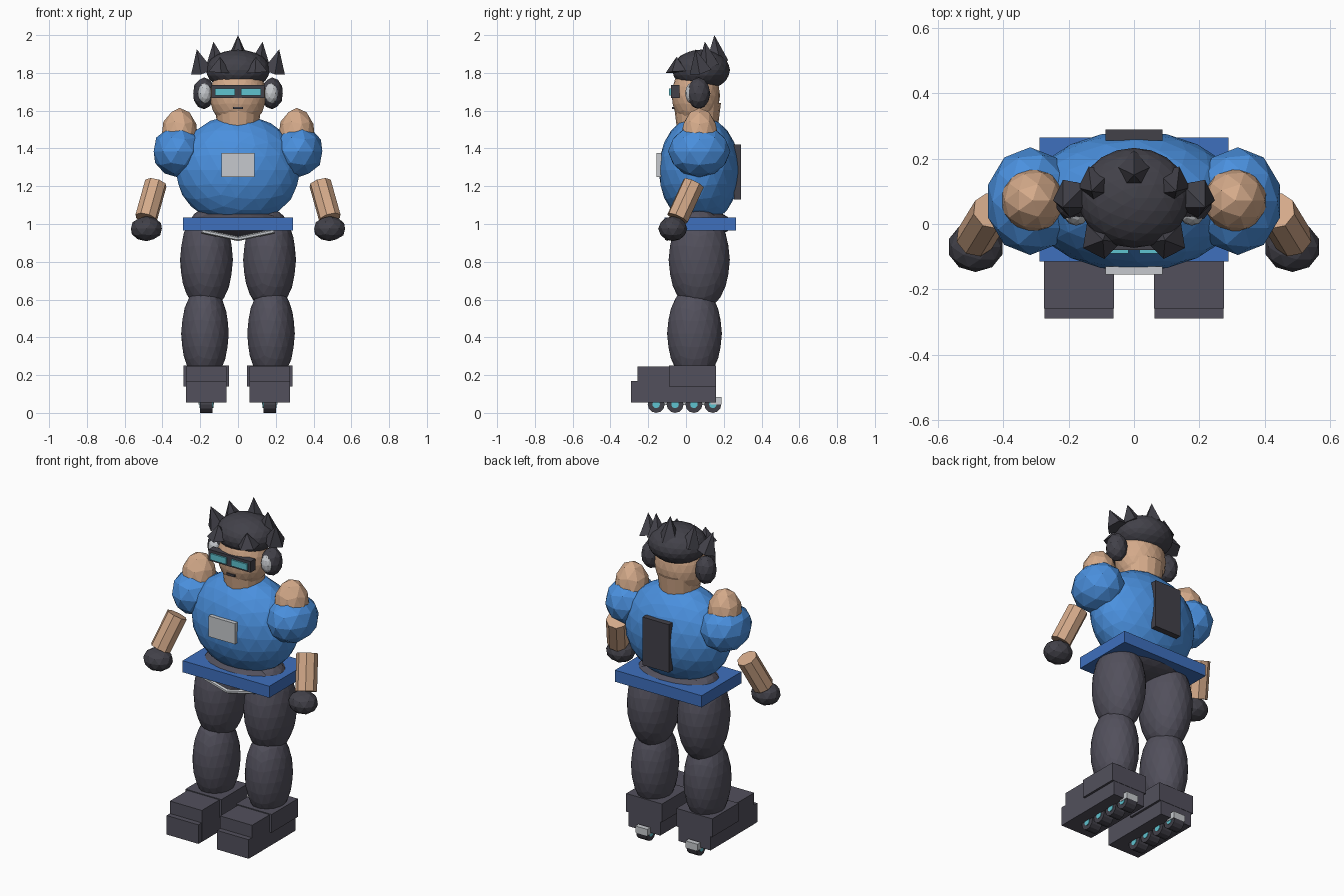
import bpy
from mathutils import Vector

if "Cube" in bpy.data.objects:
    bpy.data.objects.remove(bpy.data.objects["Cube"])


def material(name, *rgb):
    def linear(c):
        c /= 255
        return c / 12.92 if c < 0.04 else ((c + 0.055) / 1.055) ** 2.4
    mat = bpy.data.materials.new(name)
    color = [linear(c) for c in rgb] + [1]
    mat.diffuse_color = color
    mat.use_nodes = True
    mat.node_tree.nodes["Principled BSDF"].inputs["Base Color"].default_value = color
    return mat


BLUE = material("shirt blue", 74, 144, 222)
BELT = material("belt blue", 62, 112, 190)
PANTS = material("pants gray", 82, 80, 92)
DARK = material("charcoal", 66, 65, 73)
SKIN = material("skin", 212, 170, 138)
SILVER = material("silver", 198, 201, 205)
TEAL = material("teal", 95, 195, 208)


def finish(name, mat):
    obj = bpy.context.object
    obj.name = name
    obj.data.materials.append(mat)
    return obj


def ball(name, mat, center, radii, detail=3):
    bpy.ops.mesh.primitive_ico_sphere_add(subdivisions=detail, radius=1, location=center)
    obj = finish(name, mat)
    obj.scale = radii
    return obj


def box(name, mat, x, y, z):
    """Box from its (low, high) limits on each axis."""
    limits = (x, y, z)
    bpy.ops.mesh.primitive_cube_add(size=1, location=[(a + b) / 2 for a, b in limits])
    obj = finish(name, mat)
    obj.scale = [b - a for a, b in limits]
    return obj


def taper(name, mat, start, end, r1, r2, sides):
    """Cylinder or cone running between two points."""
    start, end = Vector(start), Vector(end)
    axis = end - start
    bpy.ops.mesh.primitive_cone_add(vertices=sides, radius1=r1, radius2=r2,
                                    depth=axis.length, location=(start + end) / 2)
    obj = finish(name, mat)
    obj.rotation_euler = axis.to_track_quat("Z", "Y").to_euler()
    return obj


# Torso, waist and plates
ball("torso", BLUE, (0, 0.07, 1.285), (0.33, 0.215, 0.292))
ball("pelvis", PANTS, (0, 0.07, 1.0), (0.28, 0.175, 0.075))
box("belt", BELT, (-0.29, 0.29), (-0.115, 0.265), (0.965, 1.035))
box("chest_panel", SILVER, (-0.088, 0.088), (-0.155, -0.13), (1.25, 1.375))
box("back_panel", DARK, (-0.088, 0.088), (0.255, 0.29), (1.13, 1.42))

# Head
taper("neck", SKIN, (0, 0.06, 1.48), (0, 0.06, 1.64), 0.105, 0.125, 16)
ball("head", SKIN, (0, 0.052, 1.68), (0.15, 0.128, 0.17))
box("mouth", DARK, (-0.027, 0.027), (-0.073, -0.04), (1.608, 1.62))
box("goggle_frame", DARK, (-0.14, 0.14), (-0.08, -0.035), (1.668, 1.735))

# Hair
ball("hair_cap", DARK, (0, 0.08, 1.815), (0.17, 0.153, 0.108))
taper("hair_spike_back", DARK, (0, 0.16, 1.86), (0, 0.15, 2.0), 0.065, 0, 5)

for side, s in (("left", 1), ("right", -1)):
    # Goggle lens and headphone
    box("lens_" + side, TEAL, (s * 0.07 - 0.053, s * 0.07 + 0.053), (-0.09, -0.075), (1.68, 1.718))
    ball("ear_cup_" + side, DARK, (s * 0.18, 0.067, 1.692), (0.06, 0.062, 0.084), 2)
    ball("ear_disc_" + side, SILVER, (s * 0.177, 0.03, 1.692), (0.038, 0.035, 0.056), 2)

    # Hair spikes around the crown
    for part, base, tip in (
        ("upper", (0.11, 0.12, 1.84), (0.13, 0.1, 1.965)),
        ("side", (0.188, 0.08, 1.81), (0.218, 0.05, 1.925)),
        ("fringe", (0.1, -0.045, 1.805), (0.095, -0.05, 1.885)),
    ):
        taper(f"hair_spike_{part}_{side}", DARK, (s * base[0], *base[1:]),
              (s * tip[0], *tip[1:]), 0.063, 0, 5)

    # Arm
    ball("sleeve_" + side, BLUE, (s * 0.318, 0.07, 1.385), (0.135, 0.165, 0.138), 2)
    ball("upper_arm_" + side, SKIN, (s * 0.31, 0.072, 1.46), (0.1, 0.1, 0.155), 2)
    taper("forearm_" + side, SKIN, (s * 0.487, -0.045, 1.03), (s * 0.435, 0.04, 1.215),
          0.06, 0.06, 8)
    ball("glove_" + side, DARK, (s * 0.485, -0.07, 0.975), (0.086, 0.077, 0.066), 2)

    # Leg
    ball("thigh_" + side, PANTS, (s * 0.167, 0.07, 0.81), (0.14, 0.162, 0.275))
    ball("shin_" + side, PANTS, (s * 0.175, 0.045, 0.42), (0.126, 0.145, 0.26))

    # Boot
    x = s * 0.168
    box("boot_" + side, PANTS, (x - 0.107, x + 0.107), (-0.258, 0.158), (0.055, 0.245))
    box("boot_toe_" + side, PANTS, (x - 0.106, x + 0.106), (-0.29, -0.24), (0.055, 0.17))
    box("boot_cuff_" + side, PANTS, (x - 0.12, x + 0.12), (-0.09, 0.16), (0.14, 0.25))

    # Skate rail, heel brake and wheels
    box("skate_rail_" + side, SILVER, (x - 0.02, x + 0.02), (-0.19, 0.16), (0.042, 0.058))
    box("heel_brake_" + side, SILVER, (x - 0.04, x + 0.04), (0.13, 0.187), (0.045, 0.085))
    for i in range(4):
        y = -0.158 + i * 0.1
        for part, mat, r, w in (("wheel", DARK, 0.045, 0.034), ("hub", TEAL, 0.02, 0.037)):
            taper(f"{part}_{side}_{i + 1}", mat, (x - w, y, 0.045), (x + w, y, 0.045), r, r, 12)

    # Half of the pointed waist trim
    trim = taper("waist_trim_" + side, SILVER, (s * 0.19, -0.085, 0.962),
                 (0, -0.1, 0.922), 0.012, 0.012, 6)
